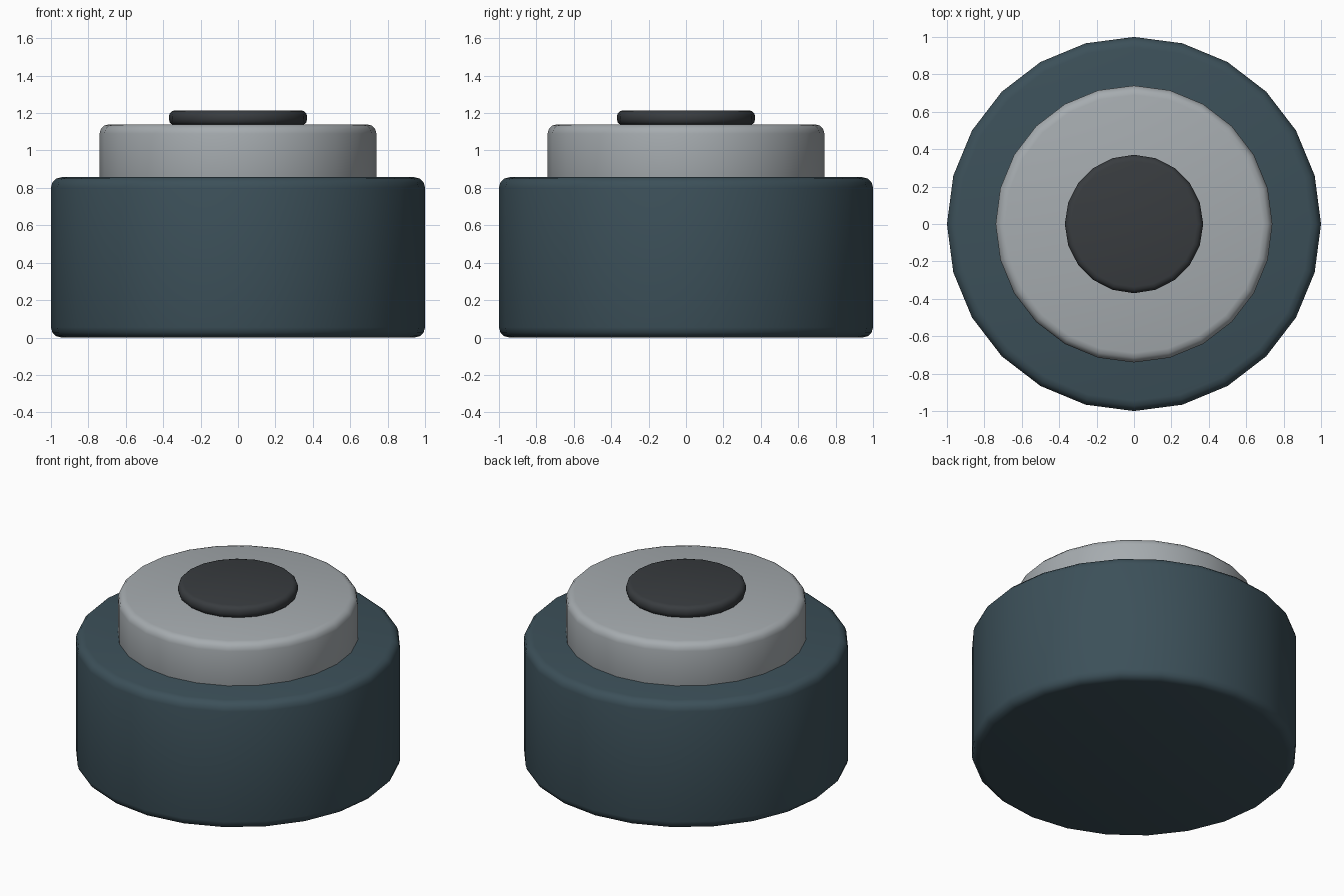
import bpy

if "Cube" in bpy.data.objects:
    bpy.data.objects.remove(bpy.data.objects["Cube"])


def material(name, rgb):
    mat = bpy.data.materials.new(name)
    mat.diffuse_color = (*rgb, 1.0)
    mat.use_nodes = True
    mat.node_tree.nodes["Principled BSDF"].inputs["Base Color"].default_value = mat.diffuse_color
    return mat


def disc(name, radius, z0, z1, sides, bevel, mat):
    """Upright cylinder with rounded rims."""
    bpy.ops.mesh.primitive_cylinder_add(
        vertices=sides, radius=radius, depth=z1 - z0,
        location=(0, 0, (z0 + z1) / 2))
    ob = bpy.context.object
    ob.name = name
    ob.data.materials.append(mat)
    mod = ob.modifiers.new("rounded_rims", 'BEVEL')
    mod.width = bevel
    mod.segments = 3
    mod.limit_method = 'ANGLE'
    mod.angle_limit = 0.8  # rims only, not the side facets
    bpy.ops.object.modifier_apply(modifier=mod.name)
    bpy.ops.object.shade_smooth_by_angle(angle=0.7)
    return ob


# Wide lower body
disc("body", 1.0, 0.0, 0.857, 24, 0.055, material("dark_teal", (0.045, 0.08, 0.1)))

# Stepped collar, set slightly into the body
disc("collar", 0.74, 0.80, 1.14, 24, 0.05, material("light_grey", (0.38, 0.41, 0.43)))

# Button resting on the collar
disc("button", 0.37, 1.135, 1.215, 20, 0.033, material("charcoal", (0.04, 0.045, 0.05)))
